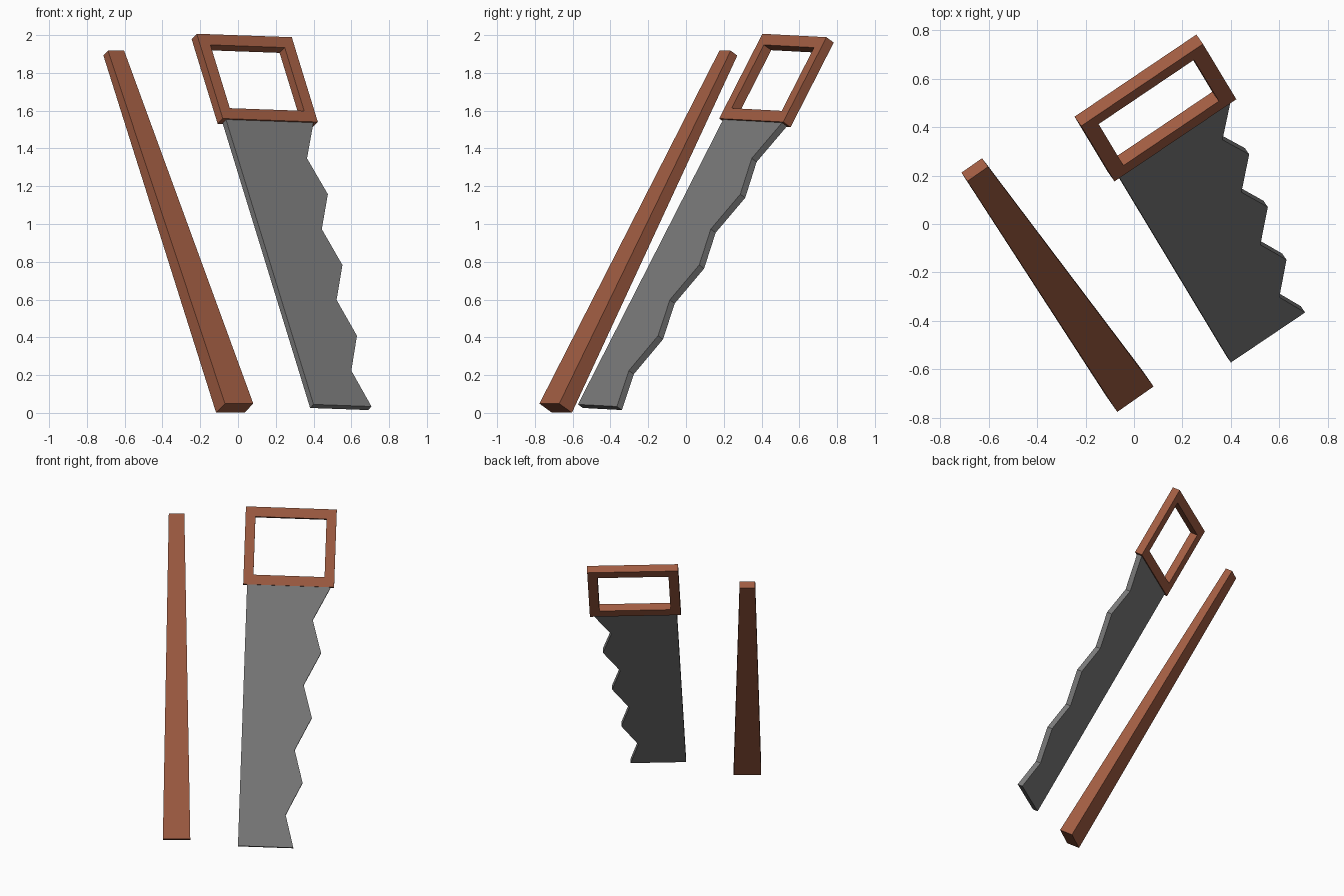
import bpy, bmesh, math
from mathutils import Matrix, Vector

if "Cube" in bpy.data.objects:
    bpy.data.objects.remove(bpy.data.objects["Cube"])


def material(name, rgb):
    m = bpy.data.materials.new(name)
    m.diffuse_color = (*rgb, 1)
    m.use_nodes = True
    m.node_tree.nodes["Principled BSDF"].inputs["Base Color"].default_value = m.diffuse_color
    return m


wood = material("brown wood", (0.352, 0.107, 0.054))
steel = material("grey steel", (0.195, 0.195, 0.195))


def leaning(origin, roll=0):
    # local x = width, y = up along the lean, z = outward normal
    return (Matrix.Translation(origin)
            @ Matrix.Rotation(math.radians(35), 4, 'Z')
            @ Matrix.Rotation(math.radians(59.3), 4, 'X')
            @ Matrix.Rotation(math.radians(roll), 4, 'Z'))


def finish(name, bm, mat, matrix):
    bmesh.ops.recalc_face_normals(bm, faces=bm.faces)
    bm.transform(matrix)
    me = bpy.data.meshes.new(name)
    bm.to_mesh(me)
    bm.free()
    me.materials.append(mat)
    ob = bpy.data.objects.new(name, me)
    bpy.context.collection.objects.link(ob)
    return ob


def extrude(bm, faces, depth):
    out = bmesh.ops.extrude_face_region(bm, geom=faces)
    verts = [g for g in out["geom"] if isinstance(g, bmesh.types.BMVert)]
    bmesh.ops.translate(bm, verts=verts, vec=Vector((0, 0, depth)))


saw_frame = leaning((0.40, -0.572, 0.045), -2)

# toothed blade, widening towards the handle
profile = [(0, 0)]
for i in range(4):
    profile.append((0.37 + 0.0465 * i, 0.4375 * i))
    profile.append((0.311 + 0.045 * i, 0.4375 * (i + 0.5)))
profile += [(0.556, 1.75), (0.556, 1.765), (0, 1.765)]
bm = bmesh.new()
face = bm.faces.new([bm.verts.new((x, y, -0.037)) for x, y in profile])
extrude(bm, [face], 0.037)
finish("saw_blade", bm, steel, saw_frame)


# rectangular open handle
def rect(bm, x0, x1, y0, y1, z):
    return [bm.verts.new(p) for p in
            ((x0, y0, z), (x1, y0, z), (x1, y1, z), (x0, y1, z))]


bm = bmesh.new()
b = 0.066
outer = rect(bm, -0.026, 0.581, 1.755, 2.277, -0.046)
inner = rect(bm, -0.026 + b, 0.581 - b, 1.755 + b, 2.277 - b, -0.046)
ring = [bm.faces.new((outer[i], outer[(i + 1) % 4], inner[(i + 1) % 4], inner[i]))
        for i in range(4)]
extrude(bm, ring, 0.055)
finish("saw_handle", bm, wood, saw_frame)

# tapered wooden stick
bm = bmesh.new()
ends = []
for y, w, t in ((0, 0.183, 0.095), (2.186, 0.104, 0.05)):
    ends.append([bm.verts.new((sx * w / 2, y, sz * t / 2))
                 for sx, sz in ((-1, -1), (1, -1), (1, 1), (-1, 1))])
low, high = ends
bm.faces.new(low)
bm.faces.new(high)
for i in range(4):
    j = (i + 1) % 4
    bm.faces.new((low[i], low[j], high[j], high[i]))
finish("tapered_stick", bm, wood, leaning((-0.0175, -0.69, 0.025)))
